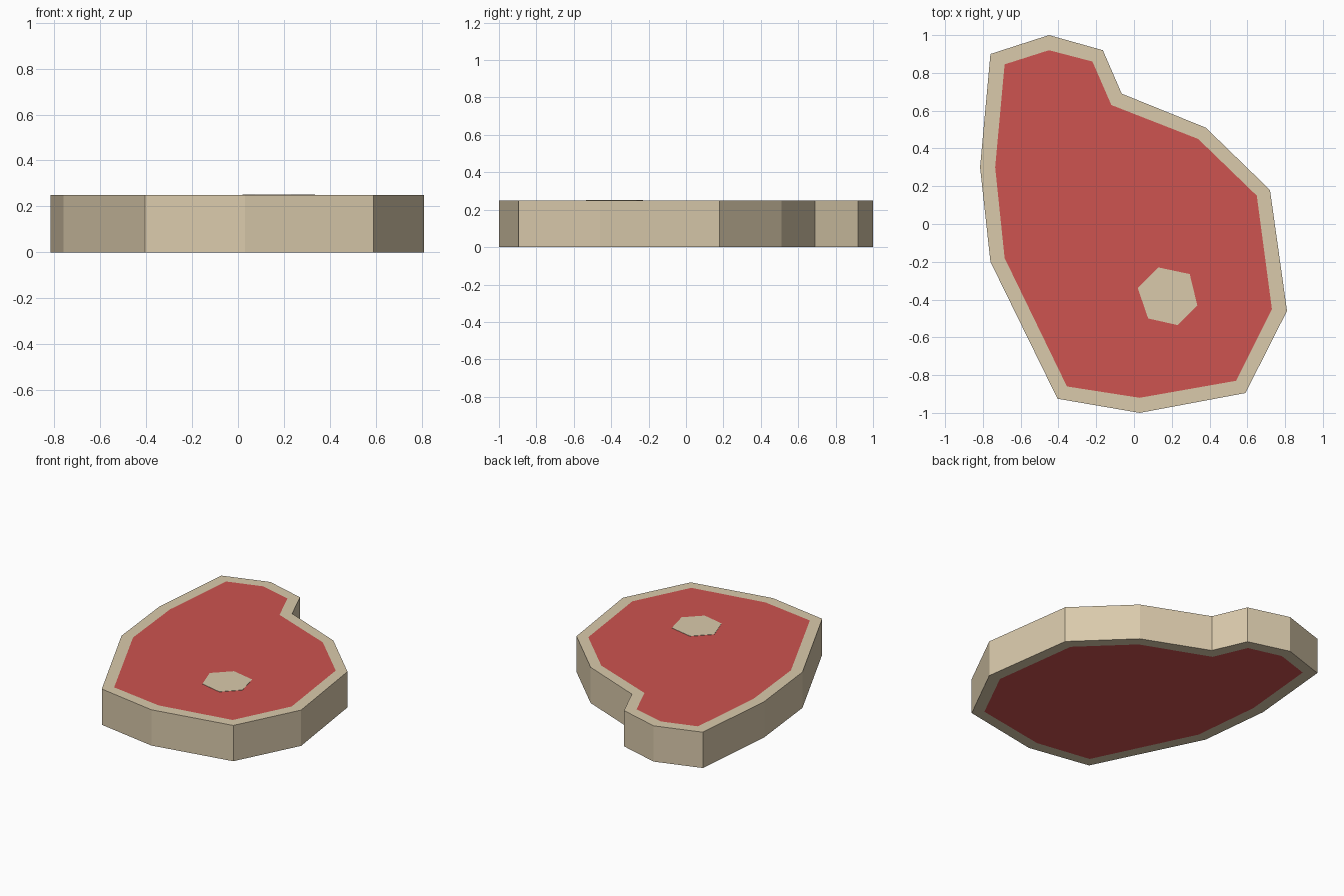
import bpy, bmesh

if "Cube" in bpy.data.objects:
    bpy.data.objects.remove(bpy.data.objects["Cube"])

HEIGHT = 0.25


def material(name, color):
    m = bpy.data.materials.new(name)
    m.diffuse_color = (*color, 1)
    m.use_nodes = True
    m.node_tree.nodes["Principled BSDF"].inputs["Base Color"].default_value = m.diffuse_color
    return m


FAT = material("cream fat", (0.70, 0.59, 0.41))
MEAT = material("red meat", (0.61, 0.088, 0.08))

# Outlines seen from above, clockwise from the top tip
outer = [(-0.45, 1.0), (-0.165, 0.92), (-0.065, 0.69), (0.38, 0.51),
         (0.72, 0.18), (0.81, -0.46), (0.59, -0.895), (0.03, -1.0),
         (-0.405, -0.925), (-0.76, -0.2), (-0.815, 0.3), (-0.76, 0.9)][::-1]
inner = [(-0.45, 0.92), (-0.22, 0.86), (-0.12, 0.63), (0.34, 0.45),
         (0.65, 0.15), (0.73, -0.45), (0.54, -0.83), (0.03, -0.92),
         (-0.355, -0.86), (-0.685, -0.18), (-0.735, 0.3), (-0.685, 0.845)][::-1]
bone = [(0.02, -0.34), (0.13, -0.23), (0.295, -0.265),
        (0.335, -0.43), (0.23, -0.535), (0.075, -0.5)][::-1]


def finish(bm, name, mats):
    me = bpy.data.meshes.new(name)
    bm.normal_update()
    bm.to_mesh(me)
    bm.free()
    for m in mats:
        me.materials.append(m)
    ob = bpy.data.objects.new(name, me)
    bpy.context.collection.objects.link(ob)
    return ob


def ring(bm, pts, z):
    return [bm.verts.new((x, y, z)) for x, y in pts]


def bridge(bm, a, b):
    for i in range(len(a)):
        j = (i + 1) % len(a)
        bm.faces.new((a[i], a[j], b[j], b[i]))


# Steak slab: fat side wall and rims, with meat faces above and below
bm = bmesh.new()
loops = [ring(bm, inner, 0), ring(bm, outer, 0),
         ring(bm, outer, HEIGHT), ring(bm, inner, HEIGHT)]
for a, b in zip(loops, loops[1:]):
    bridge(bm, a, b)
bm.faces.new(loops[0][::-1]).material_index = 1
bm.faces.new(loops[3]).material_index = 1
finish(bm, "steak", [FAT, MEAT])

# Bone: thin plate on the top face
bm = bmesh.new()
low, high = ring(bm, bone, HEIGHT - 0.001), ring(bm, bone, HEIGHT + 0.002)
bridge(bm, low, high)
bm.faces.new(low[::-1])
bm.faces.new(high)
finish(bm, "bone", [FAT])
